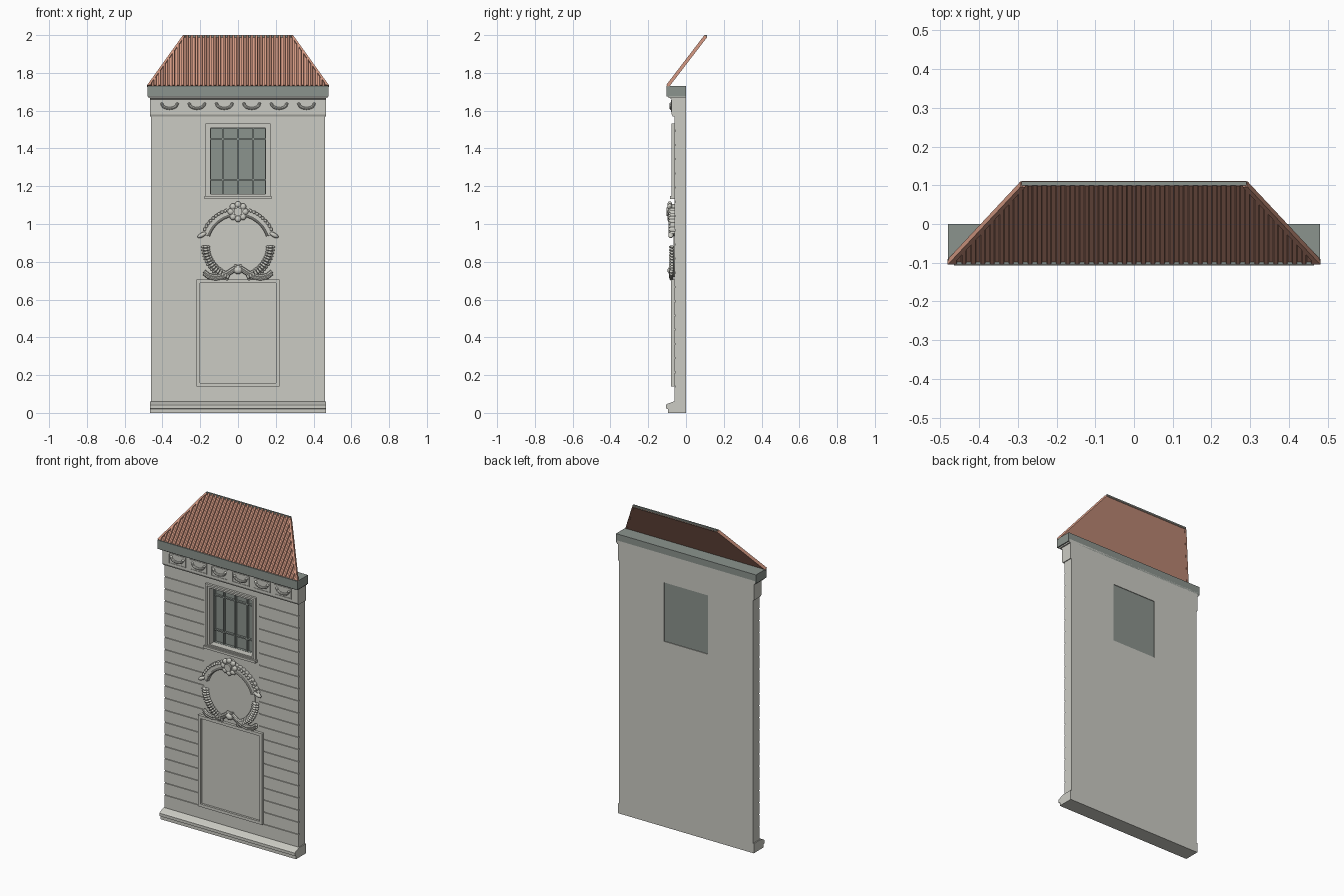
import bpy, bmesh
from math import sin, cos, pi, radians
from mathutils import Vector, Matrix

cube = bpy.data.objects.get("Cube")
if cube:
    bpy.data.objects.remove(cube, do_unlink=True)


def material(name, rgb):
    m = bpy.data.materials.new(name)
    m.diffuse_color = (*rgb, 1)
    m.use_nodes = True
    m.node_tree.nodes["Principled BSDF"].inputs["Base Color"].default_value = (*rgb, 1)
    return m


STONE = material("pale stone", (0.60, 0.60, 0.55))
SLATE = material("slate grey", (0.26, 0.295, 0.27))
TILE = material("terracotta", (0.64, 0.31, 0.22))


def finish(name, bm, mat, smooth=False):
    bmesh.ops.recalc_face_normals(bm, faces=bm.faces)
    mesh = bpy.data.meshes.new(name)
    bm.to_mesh(mesh)
    bm.free()
    mesh.materials.append(mat)
    ob = bpy.data.objects.new(name, mesh)
    bpy.context.collection.objects.link(ob)
    if smooth:
        bpy.ops.object.select_all(action='DESELECT')
        ob.select_set(True)
        bpy.context.view_layer.objects.active = ob
        bpy.ops.object.shade_smooth_by_angle(angle=radians(40))
    return ob


def box(bm, x0, x1, y0, y1, z0, z1):
    mid = Vector((x0 + x1, y0 + y1, z0 + z1)) / 2
    size = Matrix.Diagonal((x1 - x0, y1 - y0, z1 - z0, 1))
    bmesh.ops.create_cube(bm, size=1, matrix=Matrix.Translation(mid) @ size)


def frame(bm, x, z0, z1, w, y0, y1, cx=0):
    """Rectangular border of width w."""
    for s in (-1, 1):
        a, b = sorted((cx + s * x, cx + s * (x - w)))
        box(bm, a, b, y0, y1, z0, z1)
    box(bm, cx - x + w, cx + x - w, y0, y1, z0, z0 + w)
    box(bm, cx - x + w, cx + x - w, y0, y1, z1 - w, z1)


def prism(bm, points, offset):
    """Extrude a closed outline by an offset."""
    face = bm.faces.new([bm.verts.new(p) for p in points])
    ext = bmesh.ops.extrude_face_region(bm, geom=[face], use_keep_orig=True)
    verts = [v for v in ext["geom"] if isinstance(v, bmesh.types.BMVert)]
    bmesh.ops.translate(bm, verts=verts, vec=offset)


def blob(bm, centre, radii, turn=0):
    m = Matrix.Translation(centre) @ Matrix.Rotation(turn, 4, 'Y') @ Matrix.Diagonal((*radii, 1))
    bmesh.ops.create_uvsphere(bm, u_segments=12, v_segments=8, radius=1, matrix=m)


def disc(bm, x, z, r, y0, y1, n=48):
    m = Matrix.Translation((x, (y0 + y1) / 2, z)) @ Matrix.Rotation(pi / 2, 4, 'X')
    bmesh.ops.create_cone(bm, cap_ends=True, segments=n, radius1=r, radius2=r,
                          depth=abs(y1 - y0), matrix=m)


def tube(name, paths, r, mat):
    cu = bpy.data.curves.new(name, 'CURVE')
    cu.dimensions = '3D'
    cu.bevel_depth, cu.bevel_resolution, cu.use_fill_caps = r, 2, True
    for pts in paths:
        sp = cu.splines.new('POLY')
        sp.points.add(len(pts) - 1)
        for p, co in zip(sp.points, pts):
            p.co = (*co, 1)
    tmp = bpy.data.objects.new(name + " path", cu)
    bpy.context.collection.objects.link(tmp)
    bpy.context.view_layer.update()
    bm = bmesh.new()
    bm.from_mesh(tmp.evaluated_get(bpy.context.evaluated_depsgraph_get()).to_mesh())
    bpy.data.objects.remove(tmp, do_unlink=True)
    return finish(name, bm, mat, True)


# Wall with window opening and horizontal joints cut in
FRONT = -0.062
bm = bmesh.new()
box(bm, -0.46, 0.46, FRONT, 0, 0.03, 1.68)
wall = finish("wall", bm, STONE)
bm = bmesh.new()
box(bm, -0.15, 0.15, -0.2, 0.1, 1.15, 1.515)
for i in range(19):
    z = 0.14 + i * 0.0752
    inner = 0.225 if z < 0.72 else 0.19
    for s in (-1, 1):
        a, b = sorted((s * inner, s * 0.5))
        box(bm, a, b, -0.1, FRONT + 0.006, z - 0.003, z + 0.003)
cutter = finish("wall cutter", bm, STONE)
cutter.hide_render = True
mod = wall.modifiers.new("cut", 'BOOLEAN')
mod.object, mod.operation, mod.solver = cutter, 'DIFFERENCE', 'EXACT'
bpy.context.view_layer.objects.active = wall
bpy.ops.object.modifier_apply(modifier="cut")
bpy.data.objects.remove(cutter, do_unlink=True)

# Plinth and crown moulding, profiles run along x
bm = bmesh.new()
prof = [(0, 0), (-0.096, 0), (-0.096, 0.02), (-0.107, 0.024), (-0.107, 0.042),
        (-0.098, 0.048), (-0.066, 0.06), (0, 0.06)]
prism(bm, [(-0.465, y, z) for y, z in prof], (0.93, 0, 0))
finish("plinth", bm, STONE)
bm = bmesh.new()
prof = [(0, 1.568), (-0.07, 1.568), (-0.076, 1.58), (-0.076, 1.66), (-0.092, 1.672),
        (-0.092, 1.69), (0, 1.69)]
prism(bm, [(-0.465, y, z) for y, z in prof], (0.93, 0, 0))
box(bm, -0.473, 0.473, -0.092, 0, 1.668, 1.69)
finish("frieze", bm, STONE)
bm = bmesh.new()
box(bm, -0.48, 0.48, -0.104, 0, 1.676, 1.73)
finish("cornice", bm, SLATE)

# Frieze swags in shallow frames
bm = bmesh.new()
swags = []
for i in range(6):
    cx = (i - 2.5) * 0.145
    frame(bm, 0.058, 1.592, 1.656, 0.004, -0.079, -0.074, cx)
    swags.append([(cx + 0.04 * cos(a), -0.08, 1.636 + 0.024 * sin(a))
                  for a in (pi + pi * k / 10 for k in range(11))])
    for s in (-1, 1):
        blob(bm, (cx + s * 0.041, -0.078, 1.637), (0.008, 0.01, 0.006))
finish("frieze frames", bm, STONE, True)
tube("frieze swags", swags, 0.0075, STONE)

# Window
bm = bmesh.new()
frame(bm, 0.172, 1.14, 1.532, 0.012, -0.076, -0.055)
frame(bm, 0.16, 1.145, 1.522, 0.014, -0.069, -0.02)
box(bm, -0.178, 0.178, -0.086, -0.055, 1.133, 1.148)
finish("window surround", bm, STONE)
bm = bmesh.new()
box(bm, -0.15, 0.15, -0.014, -0.004, 1.15, 1.515)
finish("window glass", bm, SLATE)
bm = bmesh.new()
frame(bm, 0.15, 1.152, 1.514, 0.008, -0.03, -0.012)
for x in (-0.08, 0, 0.08):
    box(bm, x - 0.004, x + 0.004, -0.028, -0.012, 1.155, 1.51)
for z in (1.235, 1.45):
    box(bm, -0.148, 0.148, -0.027, -0.012, z - 0.004, z + 0.004)
finish("window bars", bm, SLATE)

# Lower wall panel
bm = bmesh.new()
frame(bm, 0.22, 0.14, 0.705, 0.018, -0.079, -0.058)
box(bm, -0.205, 0.205, -0.066, -0.058, 0.15, 0.69)
finish("wall panel", bm, STONE)

# Round medallion with scalloped crest
CZ = 0.885
bm = bmesh.new()
disc(bm, 0, CZ, 0.165, -0.067, -0.058)
finish("medallion disc", bm, STONE, True)


def arc(r, deg, y):
    a = radians(deg)
    return (r * cos(a), y, CZ + r * sin(a))


bm = bmesh.new()
for s in (0, 1):
    angles = [18 + k * 1.5 for k in range(43)]
    angles = [180 - a if s else a for a in angles]
    outer = [arc(0.2 + 0.007 * abs(sin(radians(a * 24))), a, -0.086) for a in angles]
    inner = [arc(0.158, a, -0.086) for a in reversed(angles)]
    prism(bm, outer + inner, (0, 0.028, 0))
    sx = -1 if s else 1
    blob(bm, (sx * 0.19, -0.08, 0.942), (0.028, 0.014, 0.012), sx * 0.5)
    for k in range(9):
        blob(bm, arc(0.196, 90 + sx * (20 + k * 5.5), -0.086), (0.008, 0.008, 0.008))
finish("medallion crest", bm, STONE, True)
tube("crest rims", [[arc(0.163, a, -0.086) for a in range(18, 163, 4)]], 0.006, STONE)

# Rosette
bm = bmesh.new()
disc(bm, 0, 1.065, 0.04, -0.093, -0.06, 24)
disc(bm, 0, 1.065, 0.022, -0.104, -0.06, 20)
for k in range(8):
    a = k * pi / 4
    blob(bm, (0.038 * cos(a), -0.086, 1.065 + 0.038 * sin(a)), (0.017, 0.012, 0.017))
finish("rosette", bm, STONE, True)

# Leaf garlands on the lower half
bm = bmesh.new()
for s in (-1, 1):
    for k in range(15):
        a = 90 + s * (92 + k * 5)
        for dr, y in ((-0.011, -0.074), (0.011, -0.074), (0, -0.081)):
            blob(bm, arc(0.172 + dr, a, y), (0.013, 0.009, 0.007), -radians(a))
finish("garlands", bm, STONE, True)

# Tied ribbons below the medallion
ribbon = [(0.18, 0.738), (0.155, 0.718), (0.12, 0.71), (0.085, 0.716), (0.05, 0.735),
          (0.02, 0.755), (-0.02, 0.765)]
tails = [[(s * x, -0.078, z + dz) for x, z in ribbon] for s in (-1, 1) for dz in (0, 0.012)]
tube("ribbons", tails, 0.01, STONE)
bm = bmesh.new()
blob(bm, (0, -0.082, 0.755), (0.024, 0.016, 0.02))
finish("ribbon knot", bm, STONE, True)

# Slanted roof: flat sheet, raised ribs, hip strips and ridge cap
LOW, RISE = Vector((0, -0.098, 1.73)), Vector((0, 0.203, 0.265))
NORMAL = Vector((0, -RISE.z, RISE.y)).normalized()


def on_roof(x, t, d):
    return LOW + RISE * t + NORMAL * d + Vector((x, 0, 0))


def top_at(x):
    return min(1, (0.48 - abs(x)) / 0.19)


bm = bmesh.new()
prism(bm, [on_roof(x, t, 0) for x, t in ((-0.48, 0), (0.48, 0), (0.29, 1), (-0.29, 1))],
      NORMAL * -0.008)
finish("roof sheet", bm, TILE)
bm = bmesh.new()
for i in range(-19, 20):
    x = i * 0.0244
    xs = [(x - 0.007, 0), (x - 0.005, 0.008), (x + 0.005, 0.008), (x + 0.007, 0)]
    low = [bm.verts.new(on_roof(a, 0, d)) for a, d in xs]
    high = [bm.verts.new(on_roof(a, top_at(a), d)) for a, d in xs]
    for k in range(4):
        n = (k + 1) % 4
        bm.faces.new((low[k], low[n], high[n], high[k]))
    bm.faces.new(low)
    bm.faces.new(high)
finish("roof ribs", bm, TILE)
bm = bmesh.new()
for s in (-1, 1):
    prism(bm, [on_roof(s * x, t, 0.009)
               for x, t in ((0.481, 0), (0.468, 0), (0.28, 0.99), (0.293, 0.99))], NORMAL * -0.018)
finish("hip strips", bm, TILE)
bm = bmesh.new()
box(bm, -0.29, 0.29, 0.1, 0.11, 1.986, 2.0)
finish("ridge cap", bm, SLATE)
